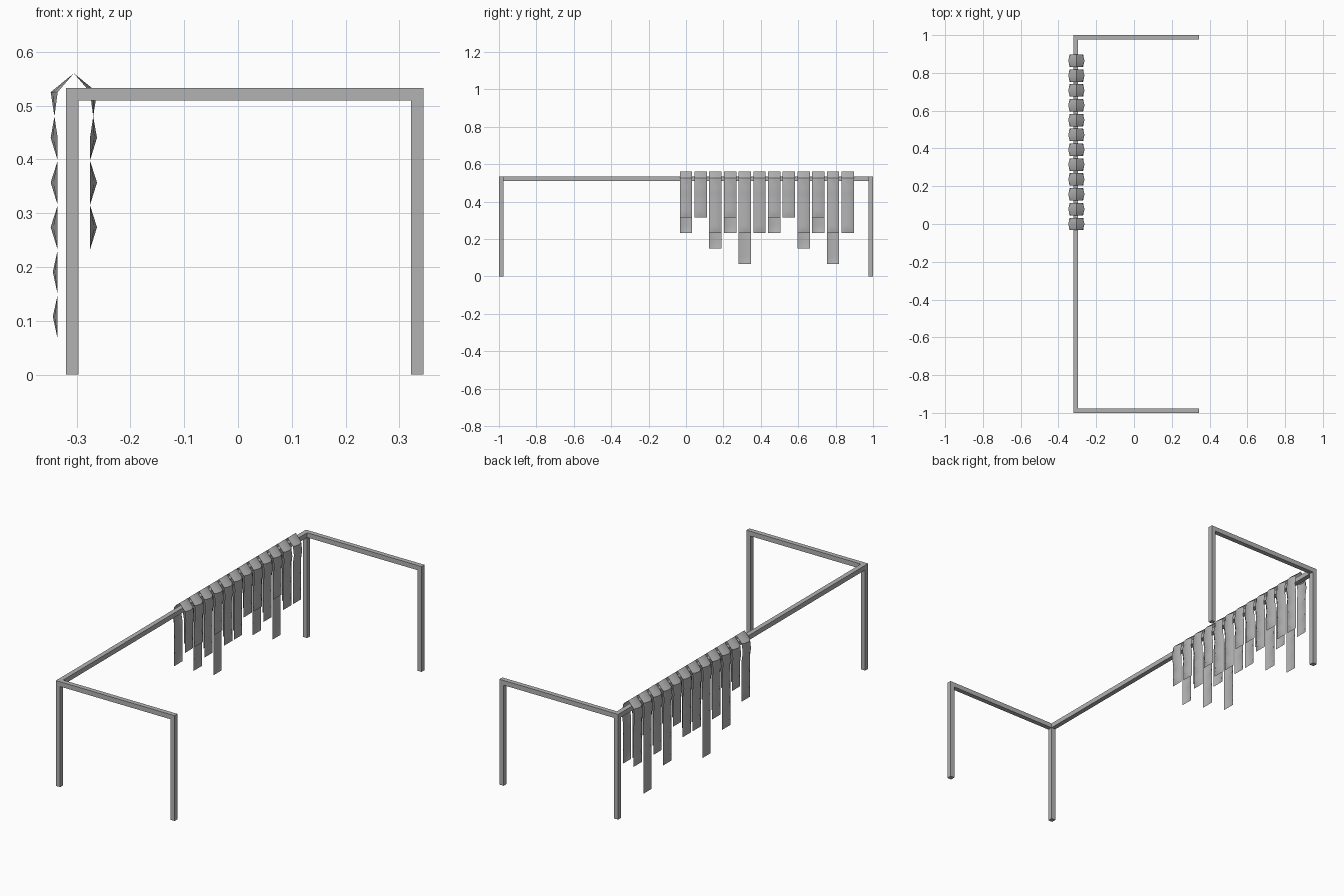
import bpy
import bmesh

old = bpy.data.objects.get("Cube")
if old:
    bpy.data.objects.remove(old)


def material(name, value):
    m = bpy.data.materials.new(name)
    m.use_nodes = True
    colour = (value, value, value, 1)
    m.diffuse_color = colour
    m.node_tree.nodes["Principled BSDF"].inputs["Base Color"].default_value = colour
    return m


GREY = material("plain grey", 0.45)


def box(name, lo, hi):
    bpy.ops.mesh.primitive_cube_add(size=1, location=[(a + b) / 2 for a, b in zip(lo, hi)])
    ob = bpy.context.object
    ob.name = name
    ob.scale = [b - a for a, b in zip(lo, hi)]
    bpy.ops.object.transform_apply(location=False, rotation=False, scale=True)
    ob.data.materials.append(GREY)


# Frame: four posts, two end rails and one long rail
T = 0.024
LEFT, RIGHT, TOP = -0.32, 0.345, 0.533
for side, y in (("front", -1), ("back", 1 - T)):
    box(side + "_rail_post", (LEFT, y, 0), (LEFT + T, y + T, TOP))
    box(side + "_outer_post", (RIGHT - T, y, 0), (RIGHT, y + T, TOP))
    box(side + "_end_rail", (LEFT + T, y, TOP - T), (RIGHT - T, y + T, TOP))
box("long_rail", (LEFT, T - 1, TOP - T), (LEFT + T, 1 - T, TOP))

# Hanging strips: rows of (height, offset at middle, offset at edges)
CENTRE = -0.305
WIDTH, PITCH = 0.066, 0.0786
ROWS = [(0.525, 0.043, 0.03), (0.48, 0.036, 0.036)]
for i in range(5):
    ROWS += [(0.44 - 0.083 * i, 0.043 if i < 3 else 0.039, 0.03),
             (0.398 - 0.083 * i, 0.03, 0.03)]
COLUMNS = (-1, -0.6, 0, 0.6, 1)


def strip(name, y, right_folds, left_folds):
    bm = bmesh.new()

    def row(sign, z, mid, edge):
        return [bm.verts.new((CENTRE + sign * (mid + (edge - mid) * c * c),
                              y + c * WIDTH / 2, z)) for c in COLUMNS]

    side_a = [row(-1, *r) for r in ROWS[:2 + 2 * right_folds]]
    side_b = [row(1, *r) for r in ROWS[:2 + 2 * left_folds]]
    rows = side_a[::-1] + [row(1, 0.56, 0, 0)] + side_b
    for a, b in zip(rows, rows[1:]):
        for j in range(len(COLUMNS) - 1):
            bm.faces.new((a[j], a[j + 1], b[j + 1], b[j]))
    bmesh.ops.recalc_face_normals(bm, faces=bm.faces)
    if sum(f.normal.z for f in bm.faces) < 0:
        bmesh.ops.reverse_faces(bm, faces=bm.faces)
    mesh = bpy.data.meshes.new(name)
    bm.to_mesh(mesh)
    bm.free()
    mesh.materials.append(GREY)
    ob = bpy.data.objects.new(name, mesh)
    bpy.context.collection.objects.link(ob)
    bpy.ops.object.select_all(action="DESELECT")
    ob.select_set(True)
    bpy.context.view_layer.objects.active = ob
    bpy.ops.object.shade_smooth_by_angle(angle=0.6)


# Number of folds hanging on each side, repeating every six strips
FOLDS = [(3, 2), (2, 2), (4, 3), (3, 2), (5, 3), (3, 3)]
for k in range(12):
    strip(f"hanging_strip_{k + 1}", PITCH * k, *FOLDS[k % 6])
